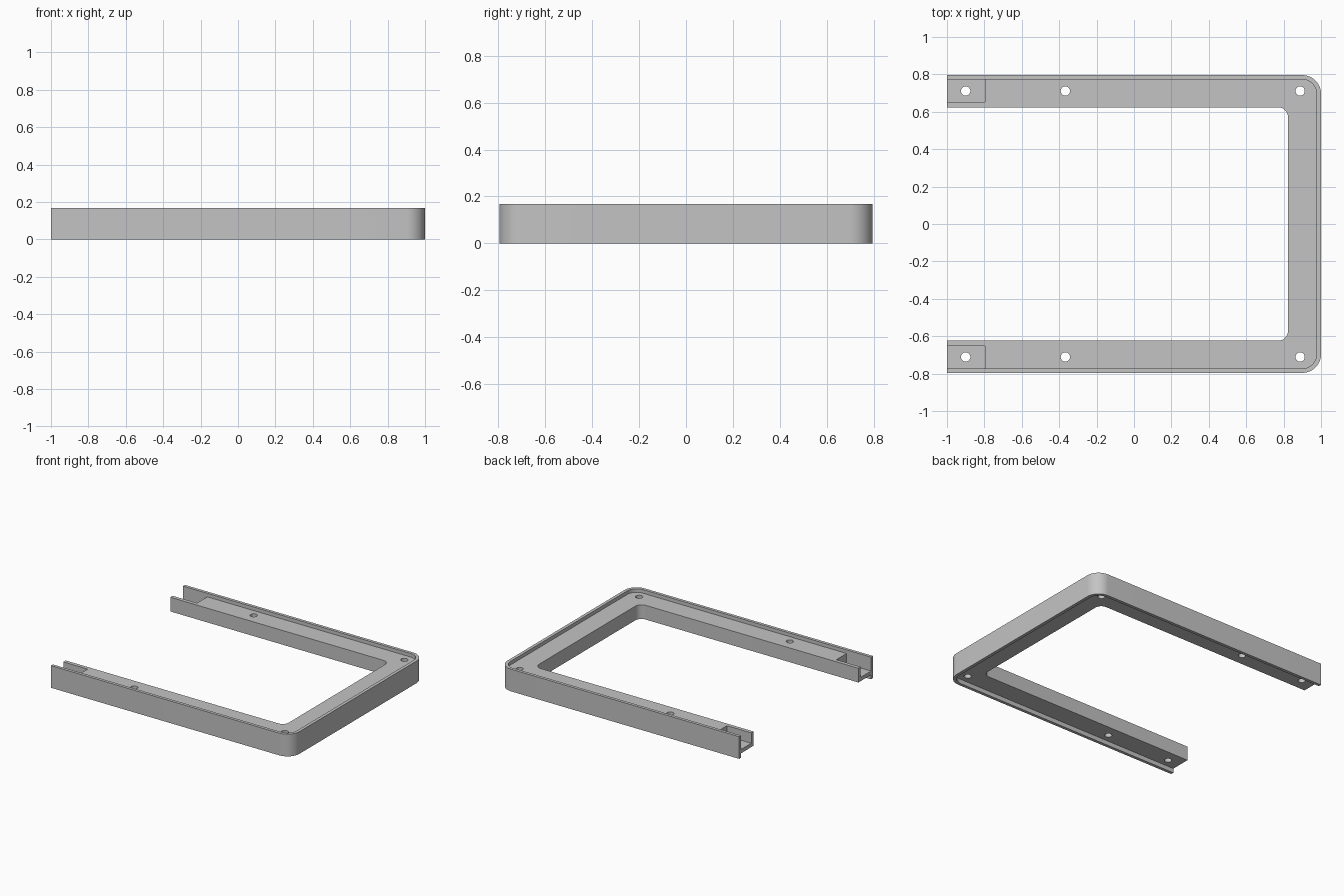
import bpy, bmesh
from math import sin, cos, pi, radians

if "Cube" in bpy.data.objects:
    bpy.data.objects.remove(bpy.data.objects["Cube"], do_unlink=True)

HEIGHT, HALF_Y = 0.167, 0.796
BODY_BOTTOM, BODY_TOP, POCKET_FLOOR = 0.033, 0.14, 0.062

grey = bpy.data.materials.new("plain grey")
grey.use_nodes = True
grey.diffuse_color = (0.55, 0.55, 0.55, 1)
grey.node_tree.nodes["Principled BSDF"].inputs["Base Color"].default_value = (0.55, 0.55, 0.55, 1)


def prism(name, outline, z0, z1):
    """Extrude a flat outline from z0 up to z1."""
    bm = bmesh.new()
    face = bm.faces.new([bm.verts.new((x, y, z0)) for x, y in outline])
    top = bmesh.ops.extrude_face_region(bm, geom=[face])["geom"]
    verts = [v for v in top if isinstance(v, bmesh.types.BMVert)]
    bmesh.ops.translate(bm, verts=verts, vec=(0, 0, z1 - z0))
    bmesh.ops.recalc_face_normals(bm, faces=bm.faces)
    mesh = bpy.data.meshes.new(name)
    bm.to_mesh(mesh)
    bm.free()
    mesh.materials.append(grey)
    obj = bpy.data.objects.new(name, mesh)
    bpy.context.collection.objects.link(obj)
    return obj


def rounded_end(x0, x1, half_y, r, steps=14):
    """Rectangle outline whose two right-hand corners are rounded."""
    arc = [(x1 - r + r * cos(a), half_y - r + r * sin(a))
           for a in (pi / 2 * i / steps for i in range(steps + 1))]
    lower = [(x, -y) for x, y in reversed(arc)]
    return [(x0, -half_y)] + lower + arc + [(x0, half_y)]


def circle(x, y, r, n=32):
    return [(x + r * cos(2 * pi * i / n), y + r * sin(2 * pi * i / n)) for i in range(n)]


def box(x0, x1, y0, y1):
    return [(x0, y0), (x1, y0), (x1, y1), (x0, y1)]


# Outer block of the frame
frame = prism("u_frame", rounded_end(-1, 1, HALF_Y, 0.1), 0, HEIGHT)

# Open middle, then the recesses inside the rim above and below
lip = rounded_end(-1.1, 0.976, 0.773, 0.077)
cutters = [
    prism("middle_cutter", rounded_end(-1.1, 0.823, 0.623, 0.05), -0.1, 0.3),
    prism("top_recess_cutter", lip, BODY_TOP, 0.3),
    prism("bottom_recess_cutter", lip, -0.1, BODY_BOTTOM),
]

# End pockets and screw holes on both arms
for side in (-1, 1):
    cutters.append(prism("pocket_cutter", box(-1.1, -0.797, side * 0.651, side * 0.773),
                         POCKET_FLOOR, 0.3))
    for x in (-0.9, -0.367, 0.888):
        cutters.append(prism("hole_cutter", circle(x, side * 0.711, 0.025), -0.1, 0.3))

bpy.ops.object.select_all(action="DESELECT")
bpy.context.view_layer.objects.active = frame
frame.select_set(True)
for cutter in cutters:
    cutter.hide_render = True
    mod = frame.modifiers.new("cut", "BOOLEAN")
    mod.operation, mod.solver, mod.object = "DIFFERENCE", "EXACT", cutter
    bpy.ops.object.modifier_apply(modifier=mod.name)
    bpy.data.objects.remove(cutter, do_unlink=True)

bpy.ops.object.shade_smooth_by_angle(angle=radians(30))
